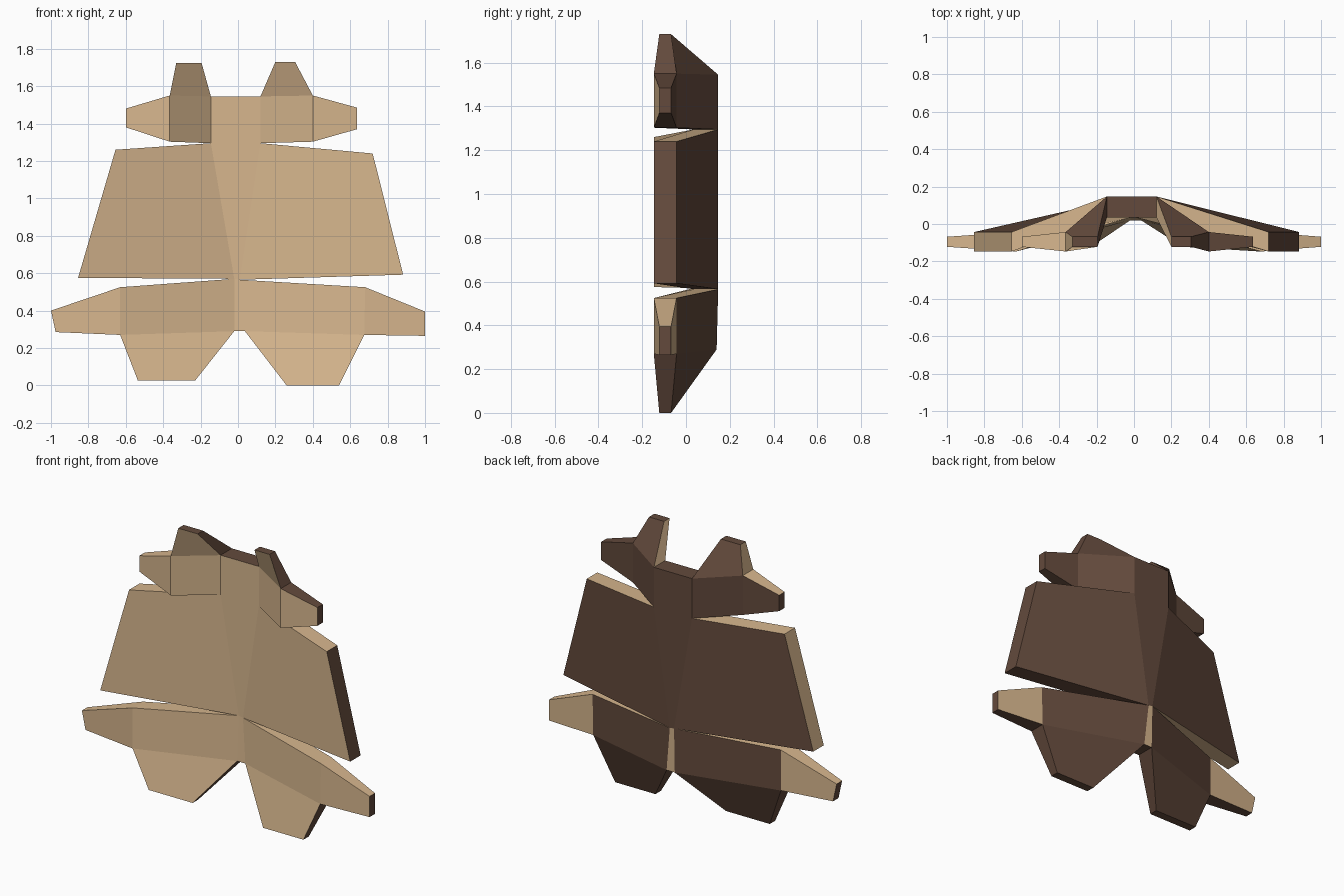
import bpy
from collections import Counter

if "Cube" in bpy.data.objects:
    bpy.data.objects.remove(bpy.data.objects["Cube"])

# depth profiles: (front y, back y)
DEPTH = {"spine": (0.035, 0.147), "hem": (0.02, 0.14), "edge": (-0.147, -0.043), "tip": (-0.122, -0.068)}

# outline points: (left x, z), (right x, z), depth profile
P = {
    "top": ((-0.145, 1.545), (0.12, 1.545), "spine"),
    "chest": ((-0.145, 1.295), (0.12, 1.295), "spine"),
    "waist": ((-0.02, 0.57), (0.01, 0.565), "spine"),
    "hem": ((-0.02, 0.29), (0.037, 0.29), "hem"),
    "collar_top": ((-0.365, 1.55), (0.4, 1.55), "edge"),
    "collar_low": ((-0.365, 1.303), (0.4, 1.303), "edge"),
    "wing_top": ((-0.6, 1.48), (0.637, 1.485), "tip"),
    "wing_low": ((-0.6, 1.38), (0.637, 1.37), "tip"),
    "horn_in": ((-0.195, 1.725), (0.2, 1.73), "tip"),
    "horn_out": ((-0.33, 1.725), (0.305, 1.73), "tip"),
    "body_top": ((-0.655, 1.26), (0.72, 1.24), "edge"),
    "body_low": ((-0.855, 0.575), (0.883, 0.592), "edge"),
    "skirt_top": ((-0.63, 0.525), (0.68, 0.525), "edge"),
    "skirt_low": ((-0.63, 0.27), (0.675, 0.27), "edge"),
    "flap_top": ((-1.0, 0.4), (1.0, 0.395), "tip"),
    "flap_low": ((-0.975, 0.285), (1.0, 0.265), "tip"),
    "leg_in": ((-0.23, 0.025), (0.26, 0.0), "tip"),
    "leg_out": ((-0.535, 0.025), (0.54, 0.0), "tip"),
}

# left-hand panels, counter-clockwise from the front; spine strips join left and right
PARTS = {
    "collar": (("chest", "top"), [
        "collar_low chest top collar_top",
        "wing_low collar_low collar_top wing_top",
        "collar_top top horn_in horn_out"]),
    "body_panel": (("waist", "chest"), ["body_low waist chest body_top"]),
    "skirt": (("hem", "waist"), [
        "skirt_low hem waist skirt_top",
        "flap_low skirt_low skirt_top flap_top",
        "leg_out leg_in hem skirt_low"]),
}

# rims and backs that show the light leather
LIGHT_BOTH = [{"body_top", "chest"}, {"skirt_top", "waist"}, {"skirt_top", "flap_top"}]
LIGHT_SIDE = {0: [{"collar_top", "wing_top"}, {"collar_top", "horn_out"},
                  {"body_top", "body_low"}, {"body_low", "waist"}],
              1: [{"top", "horn_in"}]}


def material(name, colour):
    m = bpy.data.materials.new(name)
    m.diffuse_color = colour
    m.use_nodes = True
    m.node_tree.nodes["Principled BSDF"].inputs["Base Color"].default_value = m.diffuse_color
    return m


tan = material("light_leather", (0.68, 0.47, 0.27, 1))
brown = material("dark_leather", (0.125, 0.068, 0.045, 1))


def panels(part):
    (low, high), left = PARTS[part]
    faces = [[(low, 0), (low, 1), (high, 1), (high, 0)]]
    for text in left:
        names = text.split()
        faces.append([(n, 0) for n in names])
        faces.append([(n, 1) for n in reversed(names)])
    return faces


def edges(face):
    return list(zip(face, face[1:] + face[:1]))


# edges used once form the outer rim
use = Counter(frozenset(e) for part in PARTS for f in panels(part) for e in edges(f))


def build(part):
    verts, faces, mats, index = [], [], [], {}

    def v(key, back):
        if (key, back) not in index:
            name, side = key
            x, z = P[name][side]
            index[(key, back)] = len(verts)
            verts.append((x, DEPTH[P[name][2]][back], z))
        return index[(key, back)]

    for f in panels(part):
        names = {n for n, _ in f}
        faces.append([v(k, 0) for k in f])
        mats.append(0)
        faces.append([v(k, 1) for k in reversed(f)])
        mats.append(0 if "flap_top" in names or names == {"hem", "waist"} else 1)
        for a, b in edges(f):
            if use[frozenset((a, b))] == 1:
                faces.append([v(b, 0), v(a, 0), v(a, 1), v(b, 1)])
                light = {a[0], b[0]} in LIGHT_BOTH + LIGHT_SIDE[a[1]]
                mats.append(0 if light else 1)

    mesh = bpy.data.meshes.new(part)
    mesh.from_pydata(verts, [], faces)
    mesh.materials.append(tan)
    mesh.materials.append(brown)
    mesh.polygons.foreach_set("material_index", mats)
    mesh.update()
    bpy.context.collection.objects.link(bpy.data.objects.new(part, mesh))


for part in PARTS:
    build(part)
